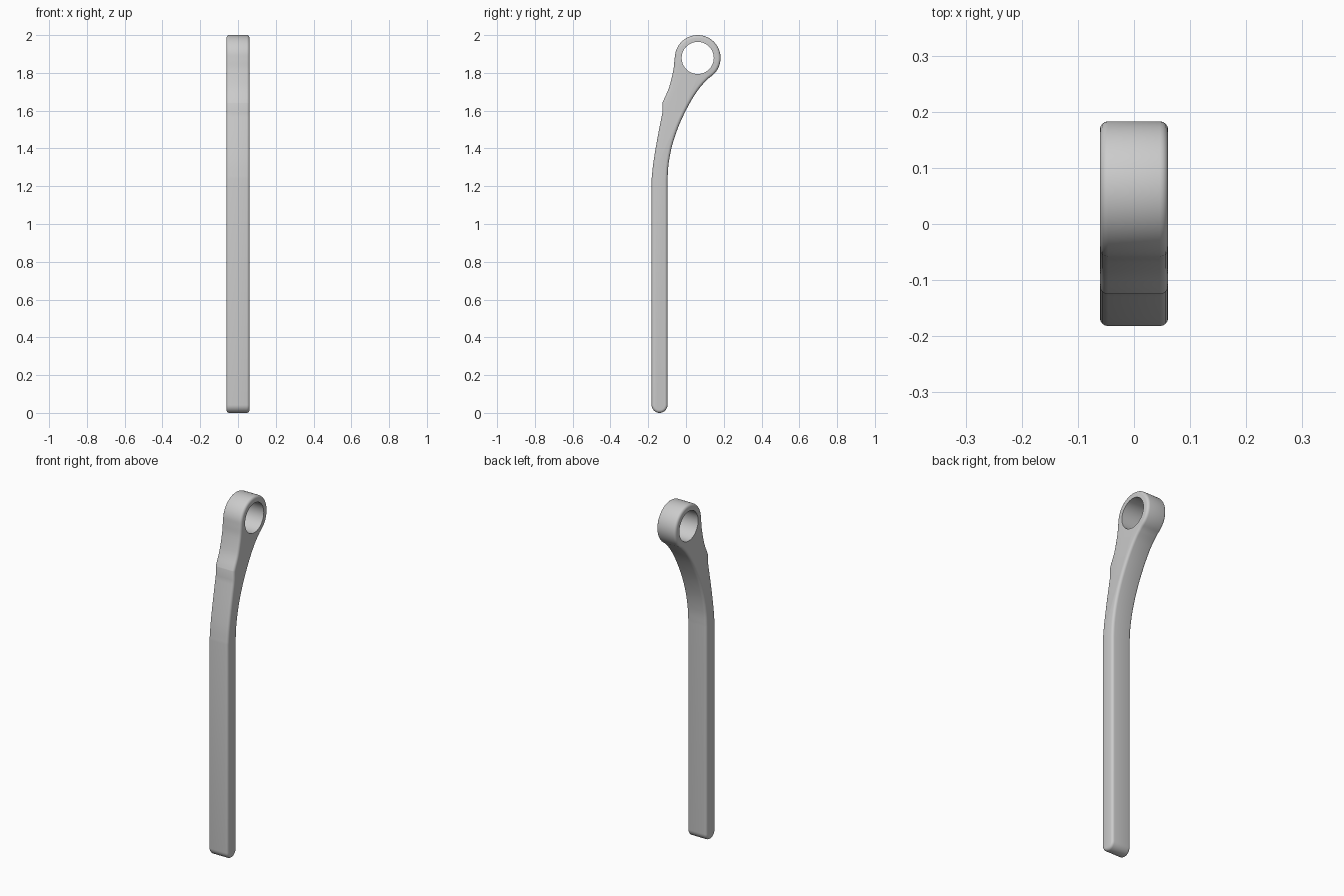
import bpy, bmesh, math
from mathutils import Vector

if "Cube" in bpy.data.objects:
    bpy.data.objects.remove(bpy.data.objects["Cube"])

HALF = 0.061             # half thickness along x
RING = Vector((0.062, 1.879))
R_OUT, R_HOLE = 0.121, 0.085


def smooth(pts, n=6):
    """Catmull-Rom curve through the points."""
    p = [Vector(q) for q in pts]
    p = [2 * p[0] - p[1]] + p + [2 * p[-1] - p[-2]]
    out = []
    for i in range(1, len(p) - 2):
        a, b, c, d = p[i - 1:i + 3]
        for k in range(n):
            t = k / n
            out.append(0.5 * (2 * b + (c - a) * t + (2 * a - 5 * b + 4 * c - d) * t * t
                              + (3 * b - a - 3 * c + d) * t ** 3))
    return out + [p[-2]]


def arc(c, r, a0, a1, n):
    return [Vector((c[0] + r * math.cos(math.radians(a0 + (a1 - a0) * i / n)),
                    c[1] + r * math.sin(math.radians(a0 + (a1 - a0) * i / n)))) for i in range(n + 1)]


def prism(name, pts, half, bevel=0):
    """Extrude a y-z outline along x, rounding the rim edges."""
    bm = bmesh.new()
    face = bm.faces.new([bm.verts.new((-half, p[0], p[1])) for p in pts])
    ext = bmesh.ops.extrude_face_region(bm, geom=[face])
    bmesh.ops.translate(bm, vec=(2 * half, 0, 0),
                        verts=[v for v in ext["geom"] if isinstance(v, bmesh.types.BMVert)])
    bmesh.ops.recalc_face_normals(bm, faces=bm.faces)
    if bevel:
        rim = [e for e in bm.edges if abs(e.verts[0].co.x - e.verts[1].co.x) < 1e-5]
        bmesh.ops.bevel(bm, geom=rim, offset=bevel, segments=4, profile=0.5,
                        affect='EDGES', clamp_overlap=False)
    mesh = bpy.data.meshes.new(name)
    bm.to_mesh(mesh)
    bm.free()
    ob = bpy.data.objects.new(name, mesh)
    bpy.context.collection.objects.link(ob)
    return ob


# Outline: rounded foot, inner curve, ring, outer neck with step
foot = arc((-0.14, 0.042), 0.042, 180, 360, 16)
inner = smooth([(-0.098, 1.235), (-0.092, 1.32), (-0.072, 1.42), (-0.034, 1.53),
                (0.02, 1.64), (0.072, 1.72), (0.118, 1.77)])
ring = arc(RING, R_OUT, -56, 176, 56)
neck = smooth([(-0.061, 1.868), (-0.068, 1.81), (-0.089, 1.725), (-0.116, 1.662), (-0.125, 1.64)])
lower = smooth([(-0.125, 1.59), (-0.152, 1.45), (-0.172, 1.33), (-0.182, 1.24)])
handle = prism("lever_handle", foot + inner + ring + neck + lower, HALF, 0.015)

# Ring hole
cutter = prism("hole_cutter", arc(RING, R_HOLE, 0, 360, 64)[:-1], 0.2)
mod = handle.modifiers.new("hole", 'BOOLEAN')
mod.operation, mod.solver, mod.object = 'DIFFERENCE', 'EXACT', cutter
bpy.context.view_layer.objects.active = handle
handle.select_set(True)
bpy.ops.object.modifier_apply(modifier="hole")
bpy.data.objects.remove(cutter)

# Plain grey finish
mat = bpy.data.materials.new("light grey")
mat.diffuse_color = (0.6, 0.6, 0.6, 1)
mat.use_nodes = True
mat.node_tree.nodes["Principled BSDF"].inputs["Base Color"].default_value = mat.diffuse_color
handle.data.materials.clear()
handle.data.materials.append(mat)
for f in handle.data.polygons:
    f.material_index = 0
bpy.ops.object.shade_smooth_by_angle(angle=math.radians(30))
